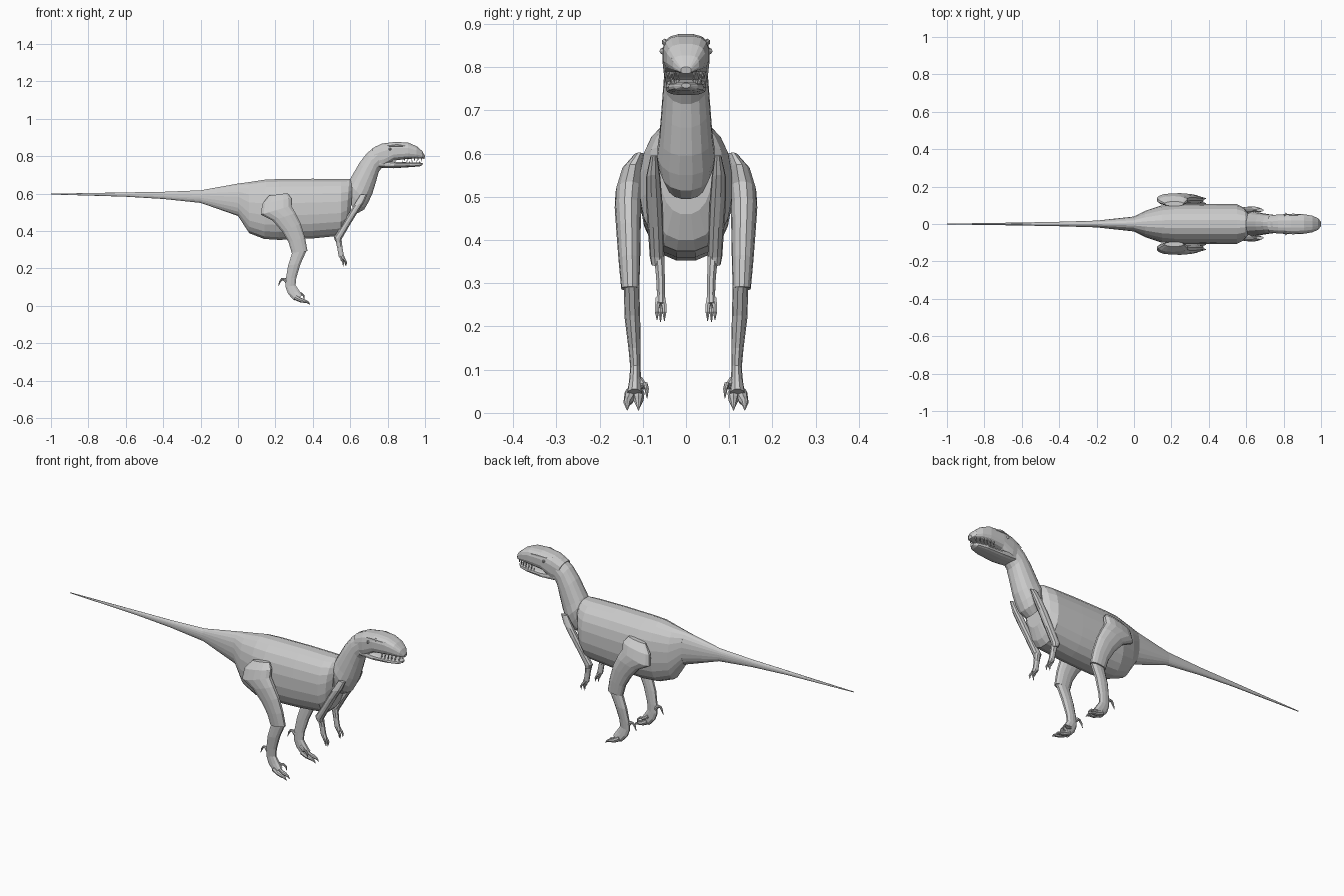
import bpy, bmesh, math
from mathutils import Vector


def make_object(name, rings, mirror=False):
    """Skin a list of vertex rings into a closed flat-shaded mesh."""
    bm = bmesh.new()
    loops = [[bm.verts.new(p) for p in ring] for ring in rings]
    n = len(loops[0])
    for a, b in zip(loops, loops[1:]):
        for i in range(n):
            j = (i + 1) % n
            bm.faces.new((a[i], a[j], b[j], b[i]))
    bm.faces.new(loops[0])
    bm.faces.new(loops[-1][::-1])
    bmesh.ops.recalc_face_normals(bm, faces=bm.faces)
    me = bpy.data.meshes.new(name)
    bm.to_mesh(me)
    bm.free()
    ob = bpy.data.objects.new(name, me)
    bpy.context.collection.objects.link(ob)
    if mirror:
        mod = ob.modifiers.new("mirror", 'MIRROR')
        mod.use_axis = (False, True, False)
        mod.use_clip = False
        mod.use_mirror_merge = False
    return ob


def loft(name, sections, n=16, power=2.0, mirror=False):
    """Section = (x, z of one edge, x, z of opposite edge, half width[, centre y])."""
    rings = []
    for xa, za, xb, zb, w, *yc in sections:
        y0 = yc[0] if yc else 0.0
        ring = []
        for i in range(n):
            t = 2 * math.pi * (i + 0.5) / n
            c, s = (math.copysign(abs(v) ** (2 / power), v)
                    for v in (math.cos(t), math.sin(t)))
            k = math.cos(math.pi / n) ** (2 / power)
            c, s = max(-1, min(1, c / k)), max(-1, min(1, s / k))
            ring.append(((xa + xb) / 2 + c * (xa - xb) / 2, y0 + s * w,
                         (za + zb) / 2 + c * (za - zb) / 2))
        rings.append(ring)
    return make_object(name, rings, mirror)


def tube(name, pts, radii, n=8, mirror=True):
    """Tapered tube along a few points."""
    pts = [Vector(p) for p in pts]
    rings = []
    for i, (p, r) in enumerate(zip(pts, radii)):
        d = (pts[min(i + 1, len(pts) - 1)] - pts[max(i - 1, 0)]).normalized()
        u = d.cross(Vector((0, 1, 0))).normalized()
        v = d.cross(u)
        rings.append([p + r * (math.cos(2 * math.pi * k / n) * u +
                               math.sin(2 * math.pi * k / n) * v) for k in range(n)])
    return make_object(name, rings, mirror)


# Torso and tail
loft("torso", [
    (0, .653, 0, .48, .04), (.06, .661, .06, .388, .07),
    (.15, .675, .14, .357, .098), (.22, .677, .22, .352, .106),
    (.40, .679, .40, .36, .107), (.55, .677, .55, .375, .106),
    (.595, .678, .575, .40, .088), (.615, .668, .60, .46, .06)], 20, 2.3)
loft("tail", [
    (-1, .599, -1, .595, .002), (-.6, .606, -.6, .583, .008),
    (-.4, .609, -.4, .571, .012), (-.2, .617, -.2, .55, .018),
    (0, .653, 0, .48, .04)], 20, 2.2)

# Neck with rounded chest
loft("neck", [
    (.58, .57, .64, .495, .045), (.585, .62, .675, .515, .06),
    (.59, .655, .695, .55, .066), (.602, .682, .717, .595, .061),
    (.65, .765, .737, .66, .055), (.69, .817, .752, .715, .051),
    (.74, .855, .768, .737, .048)], 16, 2.2)

# Skull and lower jaw
loft("skull", [
    (.715, .84, .75, .74, .046), (.77, .867, .78, .74, .051),
    (.84, .876, .83, .776, .054), (.91, .872, .91, .785, .052),
    (.955, .853, .955, .787, .044), (.985, .827, .985, .787, .03),
    (1.0, .80, .997, .785, .012)], 16, 3)
loft("lower_jaw", [
    (.755, .78, .75, .738, .044), (.84, .77, .83, .735, .047),
    (.92, .766, .92, .741, .041), (.97, .766, .97, .745, .027),
    (.988, .763, .986, .752, .010)], 14, 2.6)

# Teeth, eyes, brows and nostrils
for i in range(6):
    x = .89 + .018 * i
    y = .043 * math.sqrt(max(.02, 1 - ((x - .88) / .112) ** 2))
    tube(f"upper_tooth_{i}", [(x, y, .79), (x, y * .98, .772)], [.004, .0006], 5)
    tube(f"lower_tooth_{i}", [(x - .009, y * .82, .761), (x - .009, y * .8, .776)],
         [.0035, .0006], 5)
tube("eye", [(.805, .045, .837), (.813, .0535, .837), (.821, .047, .837)],
     [.004, .008, .004], 8)
tube("brow", [(.80, .044, .854), (.85, .049, .858), (.90, .046, .853)],
     [.003, .008, .002], 6)
tube("nostril", [(.966, .027, .825), (.975, .028, .818), (.982, .027, .812)],
     [.002, .006, .002], 6)

# Hind legs
loft("thigh", [
    (.265, .602, .165, .588, .012, .108), (.285, .575, .13, .545, .026, .123),
    (.285, .535, .122, .487, .032, .131), (.308, .495, .185, .455, .031, .134),
    (.335, .44, .237, .395, .028, .133), (.358, .365, .27, .34, .025, .131),
    (.372, .292, .287, .283, .021, .129)], 14, 2.2, True)
loft("shin", [
    (.368, .297, .291, .288, .018, .126), (.335, .225, .268, .215, .018, .124),
    (.312, .15, .256, .145, .014, .119), (.308, .11, .254, .10, .012, .117),
    (.328, .08, .268, .063, .014, .118), (.345, .055, .30, .028, .018, .119)],
    10, 2, True)

# Toes, inner raised toe and rear spur, each ending in a claw
for i, (y0, y1) in enumerate(((.110, .110), (.128, .136))):
    tube(f"toe_{i}", [(.305, y0, .046), (.335, (y0 + y1) / 2, .03),
                      (.358, y1, .024), (.374, y1, .018), (.386, y1, .006)],
         [.014, .012, .009, .006, .001])
tube("raised_toe", [(.30, .108, .075), (.325, .098, .062), (.338, .094, .066),
                    (.35, .091, .055), (.354, .090, .034)],
     [.010, .008, .006, .005, .001])
tube("rear_spur", [(.272, .117, .115), (.248, .116, .142), (.234, .116, .142),
                   (.224, .115, .128), (.216, .115, .105)],
     [.010, .009, .006, .005, .001])

# Fore limbs
loft("upper_arm", [
    (.692, .595, .655, .595, .008, .074), (.672, .55, .618, .535, .017, .076),
    (.64, .50, .588, .485, .019, .074), (.597, .43, .545, .415, .018, .070),
    (.556, .36, .512, .365, .017, .067), (.55, .34, .52, .345, .014, .066)],
    10, 2, True)
loft("forearm", [
    (.553, .362, .518, .362, .012, .062), (.558, .315, .53, .312, .010, .059),
    (.565, .275, .538, .265, .009, .058), (.572, .255, .55, .248, .010, .059)],
    8, 2, True)
for i, (y, x, z) in enumerate(((.050, .574, .213), (.059, .562, .210), (.067, .578, .215))):
    tube(f"finger_{i}", [(.555, .055 + .004 * i, .265), (x - .008, y, .246),
                         (x + .001, y, .232), (x, y, z)],
         [.008, .006, .005, .001], 6)
